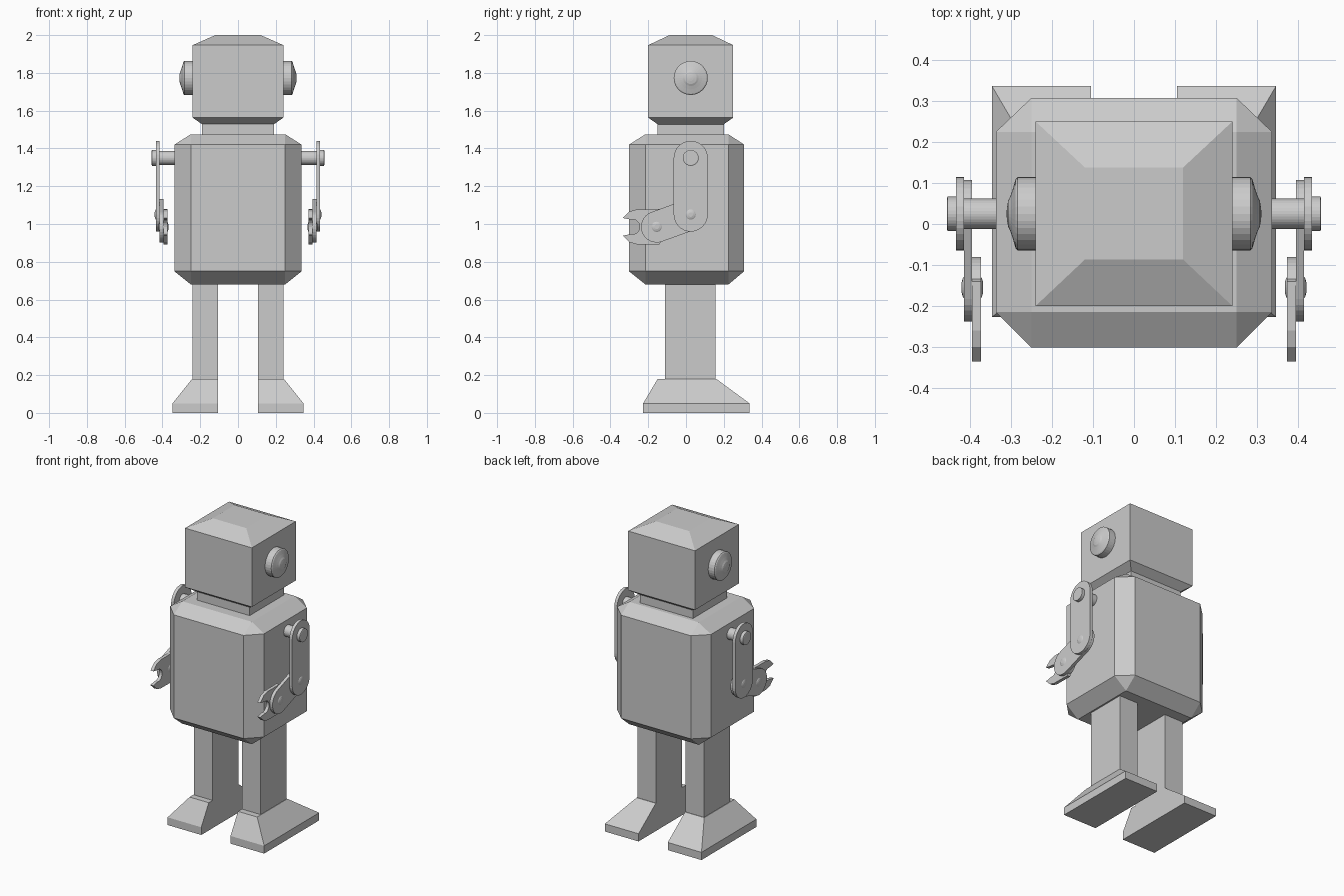
import bpy
import bmesh
from math import sin, cos, pi, atan2, hypot, acos

cube = bpy.data.objects.get("Cube")
if cube:
    bpy.data.objects.remove(cube, do_unlink=True)

GREY = (0.6, 0.6, 0.6, 1)
metal = bpy.data.materials.new("grey_metal")
metal.use_nodes = True
metal.diffuse_color = GREY
metal.node_tree.nodes["Principled BSDF"].inputs["Base Color"].default_value = GREY


def finish(name, bm):
    bmesh.ops.recalc_face_normals(bm, faces=bm.faces)
    mesh = bpy.data.meshes.new(name)
    bm.to_mesh(mesh)
    bm.free()
    mesh.materials.append(metal)
    obj = bpy.data.objects.new(name, mesh)
    bpy.context.collection.objects.link(obj)
    return obj


def block(name, sections, side=1):
    """Convex solid around horizontal rectangles (z, x0, x1, y0, y1)."""
    bm = bmesh.new()
    for z, x0, x1, y0, y1 in sections:
        for x in (x0, x1):
            for y in (y0, y1):
                bm.verts.new((side * x, y, z))
    bmesh.ops.convex_hull(bm, input=bm.verts)
    bmesh.ops.dissolve_limit(bm, angle_limit=0.01, verts=bm.verts, edges=bm.edges)
    return finish(name, bm)


def lathe(name, profile, y, z, side, segments=32):
    """Solid turned about the x axis from (x, radius) points."""
    bm = bmesh.new()
    rings = []
    for x, r in profile:
        rings.append([bm.verts.new((side * x, y + r * cos(2 * pi * i / segments),
                                    z + r * sin(2 * pi * i / segments)))
                      for i in range(segments)])
    for a, b in zip(rings, rings[1:]):
        for i in range(segments):
            j = (i + 1) % segments
            bm.faces.new((a[i], a[j], b[j], b[i]))
    bm.faces.new(rings[0])
    bm.faces.new(rings[-1])
    return finish(name, bm)


def plate(name, outline, x0, x1, side):
    """Flat plate cut from a (y, z) outline, between x0 and x1."""
    bm = bmesh.new()
    face = bm.faces.new([bm.verts.new((side * x0, y, z)) for y, z in outline])
    out = bmesh.ops.extrude_face_region(bm, geom=[face])
    for v in out["geom"]:
        if isinstance(v, bmesh.types.BMVert):
            v.co.x = side * x1
    return finish(name, bm)


def arc(cy, cz, r, start, end, n=16):
    return [(cy + r * cos(start + (end - start) * i / n),
             cz + r * sin(start + (end - start) * i / n)) for i in range(n + 1)]


def link(a, b, r):
    """Outline of a round-ended link from point a to point b."""
    t = atan2(b[1] - a[1], b[0] - a[0])
    return arc(*b, r, t - pi / 2, t + pi / 2) + arc(*a, r, t + pi / 2, t + 3 * pi / 2)


# Torso with chamfered edges and corners
inner = (-0.25, 0.25, -0.215, 0.225)
wide = (-0.337, 0.337, -0.215, 0.225)
deep = (-0.25, 0.25, -0.302, 0.308)
block("torso", [(0.68, *inner), (0.75, *wide), (0.75, *deep),
                (1.42, *wide), (1.42, *deep), (1.475, *inner)])

# Neck and head
block("neck", [(1.46, -0.19, 0.19, -0.152, 0.2), (1.54, -0.19, 0.19, -0.152, 0.2)])
block("head", [(1.528, -0.19, 0.19, -0.15, 0.2), (1.563, -0.24, 0.24, -0.2, 0.25),
               (1.947, -0.24, 0.24, -0.2, 0.25), (2.0, -0.12, 0.12, -0.087, 0.138)])

shoulder, elbow, wrist = (0.025, 1.35), (0.025, 1.05), (-0.155, 0.985)

# Claw outline: round hub with an open rounded mouth
upper_jaw = [(-0.205, 1.078), (-0.26, 1.078), (-0.30, 1.066), (-0.335, 1.032), (-0.29, 1.023)]
mouth = arc(-0.285, 0.985, 0.04, 1.4, -1.4, 10)
lower_jaw = [(y, 2 * wrist[1] - z) for y, z in reversed(upper_jaw)]
hub = arc(-0.165, 0.985, 0.085, -1.2, 1.2)
claw_outline = upper_jaw + mouth + lower_jaw + [(-0.14, 0.891)] + hub + [(-0.14, 1.079)]

for label, s in (("left", 1), ("right", -1)):
    # Leg and tapered foot
    block(label + "_leg", [(0.15, 0.105, 0.24, -0.11, 0.157),
                           (0.7, 0.105, 0.24, -0.11, 0.157)], s)
    block(label + "_foot", [(0, 0.105, 0.347, -0.227, 0.337),
                            (0.05, 0.105, 0.347, -0.227, 0.337),
                            (0.18, 0.105, 0.243, -0.15, 0.16)], s)
    # Ear disc with a raised centre
    lathe(label + "_ear", [(0.23, 0.09), (0.284, 0.09), (0.289, 0.084), (0.296, 0.06),
                           (0.302, 0.042), (0.307, 0.032), (0.31, 0.016), (0.311, 0.004)],
          0.025, 1.773, s)
    # Shoulder axle with its end cap
    lathe(label + "_axle", [(0.32, 0.037), (0.435, 0.037), (0.435, 0.042),
                            (0.455, 0.042), (0.457, 0.037)], *shoulder, s)
    # Arm links and claw, layered inwards
    plate(label + "_upper_arm", link(shoulder, elbow, 0.09), 0.415, 0.435, s)
    plate(label + "_forearm", link(elbow, wrist, 0.083), 0.395, 0.415, s)
    plate(label + "_claw", claw_outline, 0.374, 0.395, s)
    # Domed pivot rivets
    for part, (y, z), x0, x1 in (("elbow", elbow, 0.395, 0.435),
                                 ("wrist", wrist, 0.374, 0.415)):
        lathe(label + "_" + part + "_rivet",
              [(x0 - 0.006, 0.012), (x0 - 0.003, 0.022), (x0, 0.027),
               (x1, 0.027), (x1 + 0.003, 0.022), (x1 + 0.006, 0.012)], y, z, s, 24)
